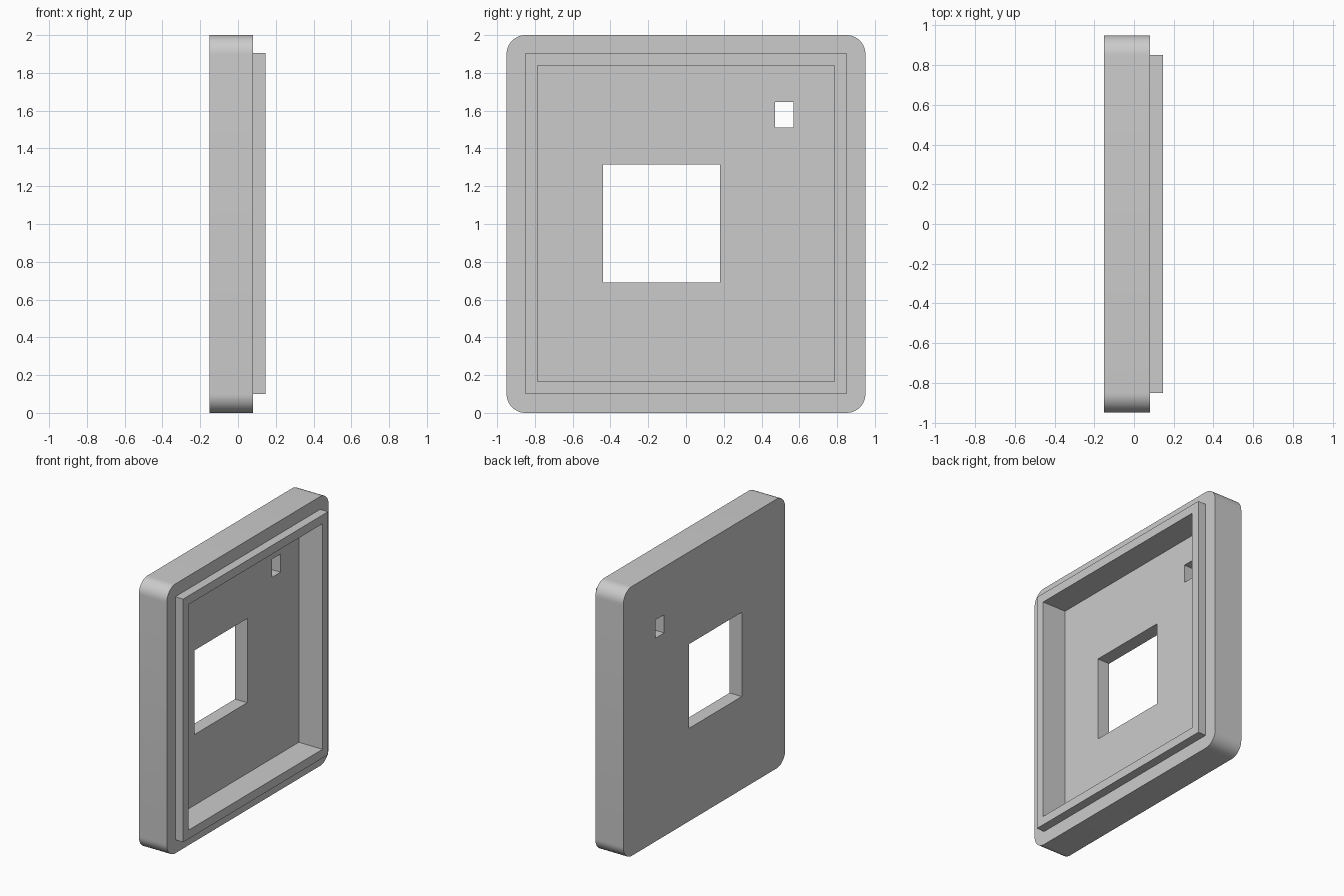
import bpy
import bmesh
import math
from mathutils import Vector

if "Cube" in bpy.data.objects:
    bpy.data.objects.remove(bpy.data.objects["Cube"])

# One plain grey for the whole cover
grey = bpy.data.materials.new("grey")
grey.use_nodes = True
colour = (0.6, 0.6, 0.6, 1)
grey.diffuse_color = colour
grey.node_tree.nodes["Principled BSDF"].inputs["Base Color"].default_value = colour


def box(name, low, high, radius=0):
    """Box between two corners; radius rounds the four edges along x."""
    low, high = Vector(low), Vector(high)
    bm = bmesh.new()
    bmesh.ops.create_cube(bm, size=1)
    for v in bm.verts:
        v.co = (low + high) / 2 + v.co * (high - low)
    if radius:
        edges = [e for e in bm.edges
                 if abs(e.verts[0].co.x - e.verts[1].co.x) > 0.01]
        bmesh.ops.bevel(bm, geom=edges, offset=radius, segments=12,
                        profile=0.5, affect='EDGES')
    mesh = bpy.data.meshes.new(name)
    bm.to_mesh(mesh)
    bm.free()
    mesh.materials.append(grey)
    obj = bpy.data.objects.new(name, mesh)
    bpy.context.collection.objects.link(obj)
    return obj


def combine(target, other, operation):
    """Apply a boolean to the target and discard the other solid."""
    mod = target.modifiers.new(operation.title(), 'BOOLEAN')
    mod.operation = operation
    mod.solver = 'EXACT'
    mod.object = other
    bpy.context.view_layer.objects.active = target
    bpy.ops.object.modifier_apply(modifier=mod.name)
    bpy.data.objects.remove(other)


# Rounded plate with a square-cornered locating lip
cover = box("cover_plate", (-0.15, -0.95, 0), (0.08, 0.95, 2), 0.1)
combine(cover, box("lip", (0, -0.85, 0.1), (0.145, 0.85, 1.905)), 'UNION')

# Shallow cavity, central window and small port
combine(cover, box("cavity", (-0.05, -0.785, 0.165), (0.3, 0.785, 1.84)), 'DIFFERENCE')
combine(cover, box("window", (-0.3, -0.44, 0.69), (0.3, 0.18, 1.315)), 'DIFFERENCE')
combine(cover, box("port", (-0.3, 0.47, 1.51), (0.3, 0.57, 1.645)), 'DIFFERENCE')

# Smooth rounded corners, crisp edges elsewhere
bpy.ops.object.select_all(action='DESELECT')
cover.select_set(True)
bpy.context.view_layer.objects.active = cover
bpy.ops.object.shade_smooth_by_angle(angle=math.radians(30))
